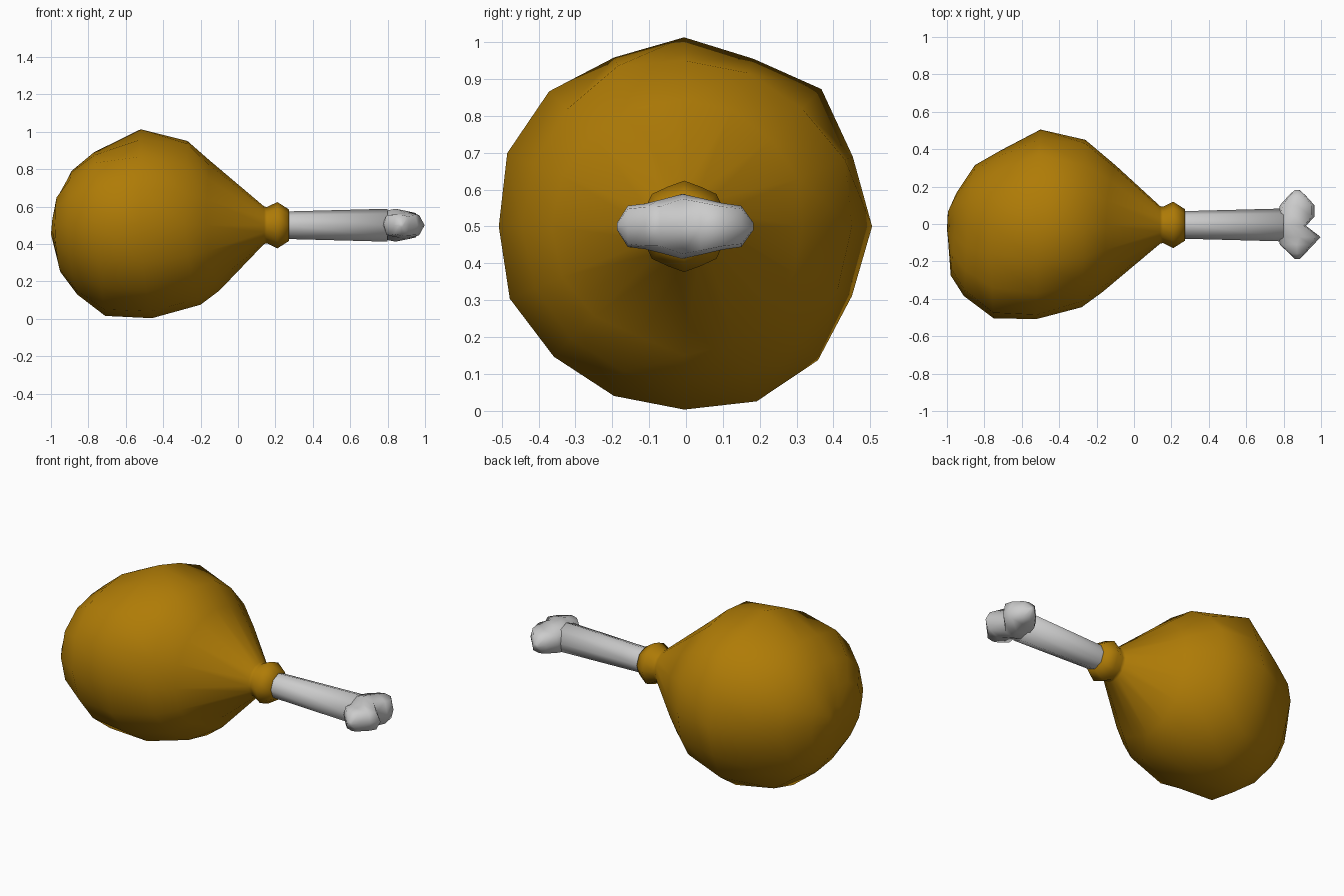
import bpy, bmesh, math

if "Cube" in bpy.data.objects:
    bpy.data.objects.remove(bpy.data.objects["Cube"])

roast = bpy.data.materials.new("roast")
roast.diffuse_color = (0.43, 0.2, 0.002, 1)
roast.use_nodes = True
roast.node_tree.nodes["Principled BSDF"].inputs["Base Color"].default_value = roast.diffuse_color


def loft(name, rings, mat=None):
    """Skin a list of equal-length point rings, cap both ends, shade smooth."""
    bm = bmesh.new()
    loops = [[bm.verts.new(p) for p in ring] for ring in rings]
    for a, b in zip(loops, loops[1:]):
        for i in range(len(a)):
            j = (i + 1) % len(a)
            bm.faces.new((a[i], a[j], b[j], b[i]))
    bm.faces.new(loops[0])
    bm.faces.new(loops[-1])
    bmesh.ops.remove_doubles(bm, verts=bm.verts, dist=0.0005)
    bmesh.ops.recalc_face_normals(bm, faces=bm.faces)
    me = bpy.data.meshes.new(name)
    bm.to_mesh(me)
    bm.free()
    ob = bpy.data.objects.new(name, me)
    bpy.context.collection.objects.link(ob)
    for p in me.polygons:
        p.use_smooth = True
    if mat:
        me.materials.append(mat)
    return ob


def x_ring(x, r, sides, y=0.0, z=0.5, odd=1.0):
    """Ring around the x axis; odd < 1 flattens it towards half as many sides."""
    pts = []
    for i in range(sides):
        a, s = 2 * math.pi * i / sides, r * (odd if i % 2 else 1)
        pts.append((x, y + s * math.cos(a), z + s * math.sin(a)))
    return pts


# Meat: four outline profiles (x, radius), blended around the axis
back = [(-0.995, 0.07), (-0.95, 0.17), (-0.85, 0.32), (-0.71, 0.40), (-0.50, 0.51),
        (-0.26, 0.455), (-0.10, 0.32), (0.14, 0.10)]
top = [(-0.985, 0.06), (-0.96, 0.15), (-0.89, 0.29), (-0.77, 0.39), (-0.52, 0.513),
       (-0.27, 0.45), (-0.15, 0.345), (0.14, 0.10)]
front = [(-0.995, 0.07), (-0.98, 0.27), (-0.91, 0.38), (-0.75, 0.50), (-0.52, 0.503),
         (-0.28, 0.44), (-0.17, 0.36), (0.14, 0.10)]
bottom = [(-0.99, 0.09), (-0.95, 0.25), (-0.86, 0.37), (-0.71, 0.485), (-0.46, 0.497),
          (-0.20, 0.425), (-0.10, 0.35), (0.14, 0.10)]
sectors = [back, top, front, bottom]
SIDES = 16
# Bumps and dents: ring -> {direction: radius factor}
bumps = {
    2: {6: 1.02, 7: 1.02, 14: 0.95, 15: 0.93},
    3: {6: 1.06, 7: 1.05, 9: 0.97, 10: 0.96, 14: 0.97, 15: 0.95},
    4: {1: 0.97, 2: 1.03, 3: 0.96, 5: 0.97, 6: 1.02, 7: 1.03, 9: 1.02, 13: 1.03, 14: 1.02, 15: 0.97},
    5: {1: 1.04, 5: 1.05, 6: 1.01},
    6: {1: 1.04, 10: 0.97, 11: 0.92},
}
rings = [[(-1.0, -0.03, 0.45)] * SIDES]
for k in range(len(top)):
    ring = []
    for i in range(SIDES):
        a = 2 * math.pi * i / SIDES
        q = int(i * 4 / SIDES)
        t = math.sin(a - q * math.pi / 2) ** 2
        (xa, ra), (xb, rb) = sectors[q][k], sectors[(q + 1) % 4][k]
        r = (ra + (rb - ra) * t) * bumps.get(k, {}).get(i, 1)
        ring.append((xa + (xb - xa) * t, r * math.cos(a) - 0.005, 0.5 + r * math.sin(a)))
    rings.append(ring)
# Collar where the meat meets the bone
rings += [x_ring(x, r, SIDES, -0.005, odd=0.94) for x, r in
          [(0.155, 0.097), (0.21, 0.124), (0.273, 0.084), (0.275, 0.06)]]
loft("meat", rings, roast)

# Bone shaft
loft("bone_shaft", [x_ring(x, r, 8, -0.005) for x, r in [(0.2, 0.073), (0.275, 0.074), (0.80, 0.088)]])

# Bone knuckle: sections across y as (y, x min, x max, half height, corner fullness)
sections = [(-0.187, 0.86, 0.885, 0.01, 1), (-0.158, 0.83, 0.915, 0.056, 1.2), (-0.11, 0.78, 0.96, 0.062, 1.2),
            (-0.07, 0.772, 0.998, 0.072, 1.05), (-0.01, 0.765, 0.92, 0.088, 1.2), (0.04, 0.77, 0.965, 0.077, 1.2),
            (0.10, 0.78, 0.965, 0.063, 1.2), (0.15, 0.825, 0.92, 0.056, 1.2), (0.183, 0.86, 0.885, 0.01, 1)]
rings = []
for y, x0, x1, h, full in sections:
    ring = []
    for i in range(8):
        f = full if i % 2 else 1
        c, s = f * math.cos(i * math.pi / 4), f * math.sin(i * math.pi / 4)
        ring.append(((x0 + x1) / 2 + c * (x1 - x0) / 2, y, 0.5 + s * h))
    rings.append(ring)
loft("bone_knuckle", rings)
